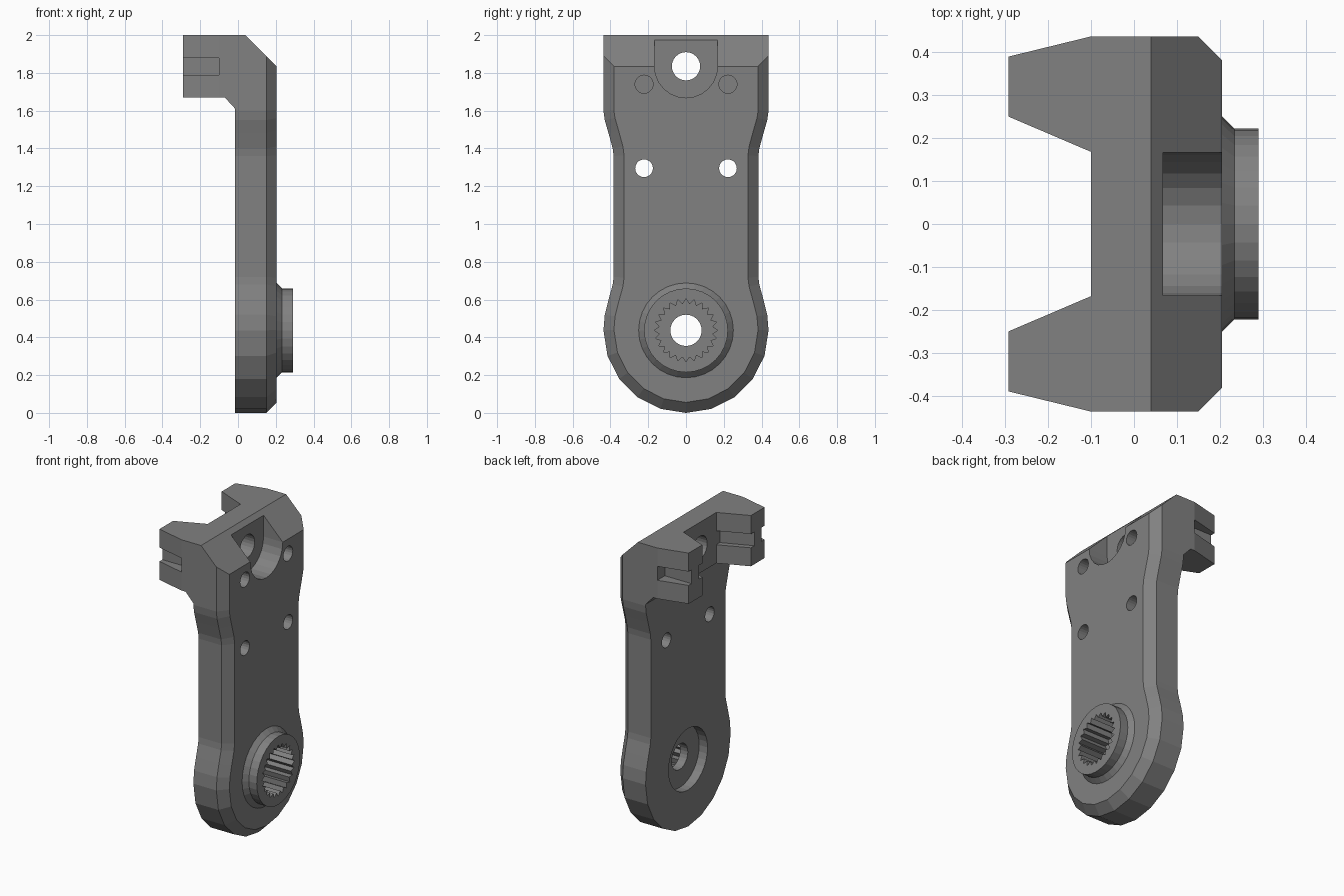
import bpy, bmesh
from math import sin, cos, pi, radians

cube = bpy.data.objects.get("Cube")
if cube:
    bpy.data.objects.remove(cube, do_unlink=True)

grey = bpy.data.materials.new("dark_grey_plastic")
grey.use_nodes = True
colour = (0.22, 0.22, 0.22, 1)
grey.diffuse_color = colour
grey.node_tree.nodes["Principled BSDF"].inputs["Base Color"].default_value = colour


def prism(name, points, axis, lo, hi, chamfer=0):
    """Extrude a 2D outline along an axis; optionally chamfer the far rim."""
    place = {"x": lambda a, b, d: (d, a, b),
             "y": lambda a, b, d: (a, d, b),
             "z": lambda a, b, d: (a, b, d)}[axis]
    bm = bmesh.new()
    base = bm.faces.new([bm.verts.new(place(a, b, lo)) for a, b in points])
    top = bmesh.ops.extrude_face_region(bm, geom=[base], use_keep_orig=True)["geom"]
    moved = [v for v in top if isinstance(v, bmesh.types.BMVert)]
    bmesh.ops.translate(bm, verts=moved, vec=place(0, 0, hi - lo))
    bmesh.ops.recalc_face_normals(bm, faces=bm.faces[:])
    if chamfer:
        rim = [e for e in bm.edges if all(v in moved for v in e.verts)]
        bmesh.ops.bevel(bm, geom=rim, offset=chamfer, segments=1, affect='EDGES')
        bmesh.ops.recalc_face_normals(bm, faces=bm.faces[:])
    mesh = bpy.data.meshes.new(name)
    bm.to_mesh(mesh)
    bm.free()
    mesh.materials.append(grey)
    ob = bpy.data.objects.new(name, mesh)
    bpy.context.collection.objects.link(ob)
    return ob


def ring(y, z, r, n=24, inner=None):
    """Circle outline, or a toothed one when an inner radius is given."""
    return [(y + (inner if inner and i % 2 else r) * cos(2 * pi * i / n),
             z + (inner if inner and i % 2 else r) * sin(2 * pi * i / n))
            for i in range(n)]


def combine(target, tool, operation):
    """Apply a boolean and discard the tool."""
    mod = target.modifiers.new("join", 'BOOLEAN')
    mod.operation, mod.solver, mod.object = operation, 'EXACT', tool
    bpy.context.view_layer.objects.active = target
    bpy.ops.object.modifier_apply(modifier=mod.name)
    bpy.data.objects.remove(tool, do_unlink=True)


def add(tool):
    combine(arm, tool, 'UNION')


def cut(tool):
    combine(arm, tool, 'DIFFERENCE')


W = 0.437          # half width
PIVOT = 0.437      # height of the splined boss
HOLE = 1.835       # height of the upper hole
BACK, FRONT = -0.015, 0.205

# Long waisted plate with a rounded lower end
side = [(W * sin(radians(a)), PIVOT - W * cos(radians(a))) for a in range(18, 91, 18)]
side += [(0.43, 0.52), (0.41, 0.6), (0.388, 0.68), (0.383, 0.72),
         (0.383, 1.36), (0.388, 1.4), (0.41, 1.48), (0.43, 1.55), (W, 1.6), (W, 2)]
outline = [(0, 0)] + side + [(-y, z) for y, z in reversed(side)]
arm = prism("lever_arm", outline, "x", BACK, FRONT, 0.055)

# Head with two tapered prongs, and the sloped web under it
prong = [(0.1, W), (-0.1, W), (-0.292, 0.39), (-0.292, 0.25), (-0.1, 0.168)]
add(prism("head", prong + [(x, -y) for x, y in reversed(prong)], "z", 1.67, 2))
add(prism("web", [(-0.07, 1.67), (BACK, 1.61), (0.05, 1.61), (0.05, 1.72), (-0.07, 1.72)],
          "y", -W, W))

# Sloped upper front edge
cut(prism("slope", [(0.04, 2), (0.24, 1.8), (0.5, 1.8), (0.5, 2.2), (0.04, 2.2)],
          "y", -0.6, 0.6))

# Grooves on both sides of each prong
for s in (1, -1):
    cut(prism("outer_groove", [(-0.4, s * 0.36), (-0.1, s * 0.36),
                               (-0.1, s * 0.6), (-0.4, s * 0.6)], "z", 1.79, 1.88))
    cut(prism("inner_groove", [(-0.4, s * 0.33), (-0.1, s * 0.205),
                               (-0.1, 0), (-0.4, 0)], "z", 1.79, 1.88))

# Round-bottomed pocket with its through hole
pocket = [(0.167 * cos(pi + pi * i / 12), HOLE + 0.167 * sin(pi + pi * i / 12))
          for i in range(13)]
cut(prism("pocket", pocket + [(0.167, 2.2), (-0.167, 2.2)], "x", 0.067, 0.5))
cut(prism("upper_hole", ring(0, HOLE, 0.075), "x", -0.5, 0.5))

# Blind and through screw holes
for s in (1, -1):
    cut(prism("blind_hole", ring(s * 0.222, 1.74, 0.048, 20), "x", 0.0, 0.5))
    cut(prism("screw_hole", ring(s * 0.222, 1.295, 0.047, 20), "x", -0.5, 0.5))

# Boss on a conical foot, with splined socket, bore and rear recess
add(prism("boss_foot", ring(0, PIVOT, 0.28, 32), "x", 0.175, 0.235, 0.059))
add(prism("boss", ring(0, PIVOT, 0.222, 32), "x", 0.15, 0.29))
cut(prism("spline_socket", ring(0, PIVOT, 0.167, 48, 0.14), "x", 0.1, 0.5))
cut(prism("rear_recess", ring(0, PIVOT, 0.2, 32), "x", -0.5, 0.045))
cut(prism("bore", ring(0, PIVOT, 0.083), "x", -0.5, 0.5))
